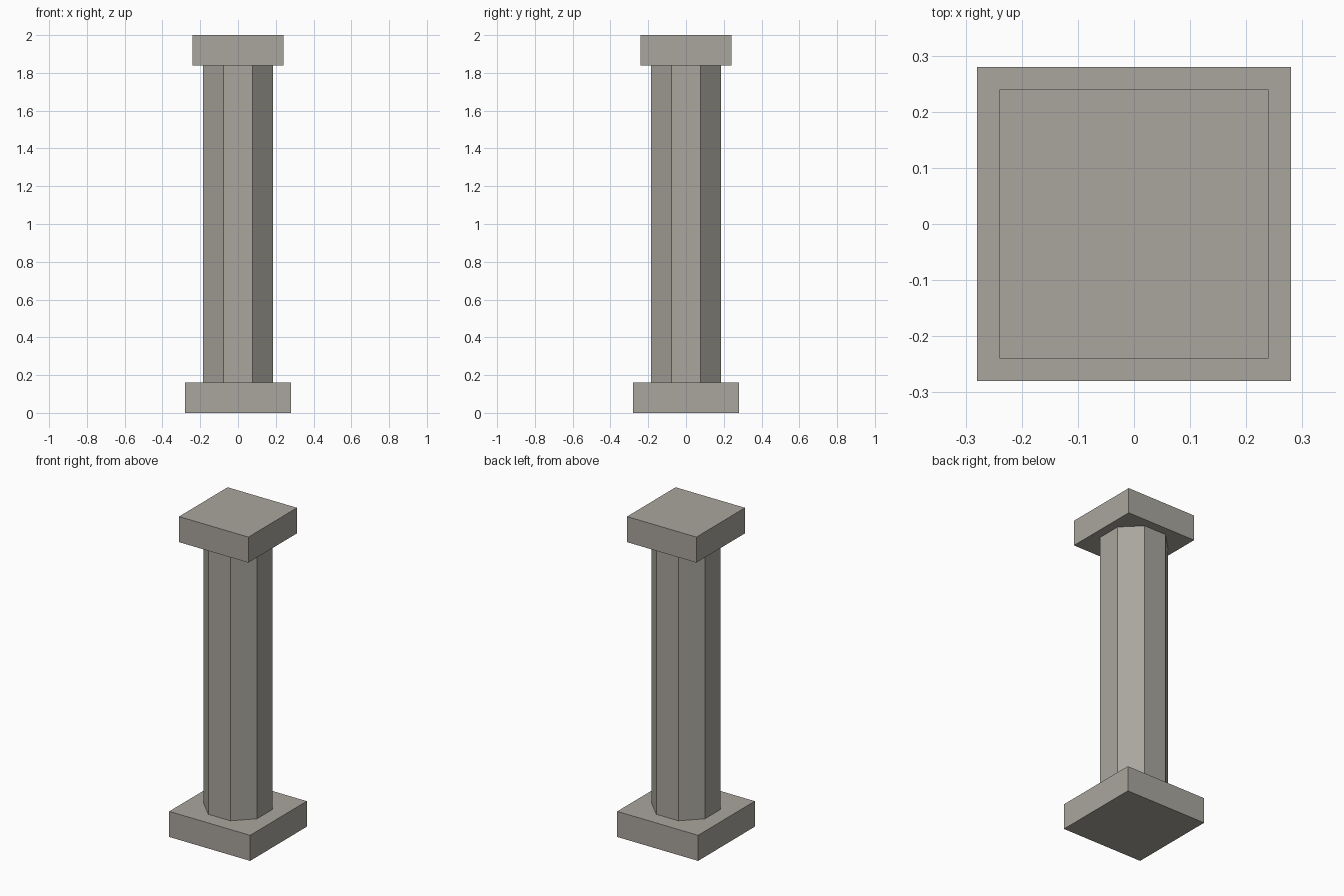
import bpy
import math

if "Cube" in bpy.data.objects:
    bpy.data.objects.remove(bpy.data.objects["Cube"])

# Warm grey stone
stone = bpy.data.materials.new("stone")
stone.diffuse_color = (0.40, 0.38, 0.34, 1)
stone.use_nodes = True
stone.node_tree.nodes["Principled BSDF"].inputs["Base Color"].default_value = stone.diffuse_color


def slab(name, half, z0, z1):
    """Square block spanning z0..z1."""
    bpy.ops.mesh.primitive_cube_add(size=1, location=(0, 0, (z0 + z1) / 2))
    obj = bpy.context.object
    obj.name = name
    obj.scale = (2 * half, 2 * half, z1 - z0)
    bpy.ops.object.transform_apply(location=False, rotation=False, scale=True)
    obj.data.materials.append(stone)


# Square base and capital
slab("base", 0.28, 0.0, 0.16)
slab("capital", 0.24, 1.84, 2.0)

# Octagonal shaft with flat sides facing the axes
bpy.ops.mesh.primitive_cylinder_add(vertices=8, radius=0.2, depth=1.68,
                                    location=(0, 0, 1.0),
                                    rotation=(0, 0, math.pi / 8))
shaft = bpy.context.object
shaft.name = "shaft"
bpy.ops.object.transform_apply(location=False, rotation=True, scale=False)
shaft.data.materials.append(stone)
